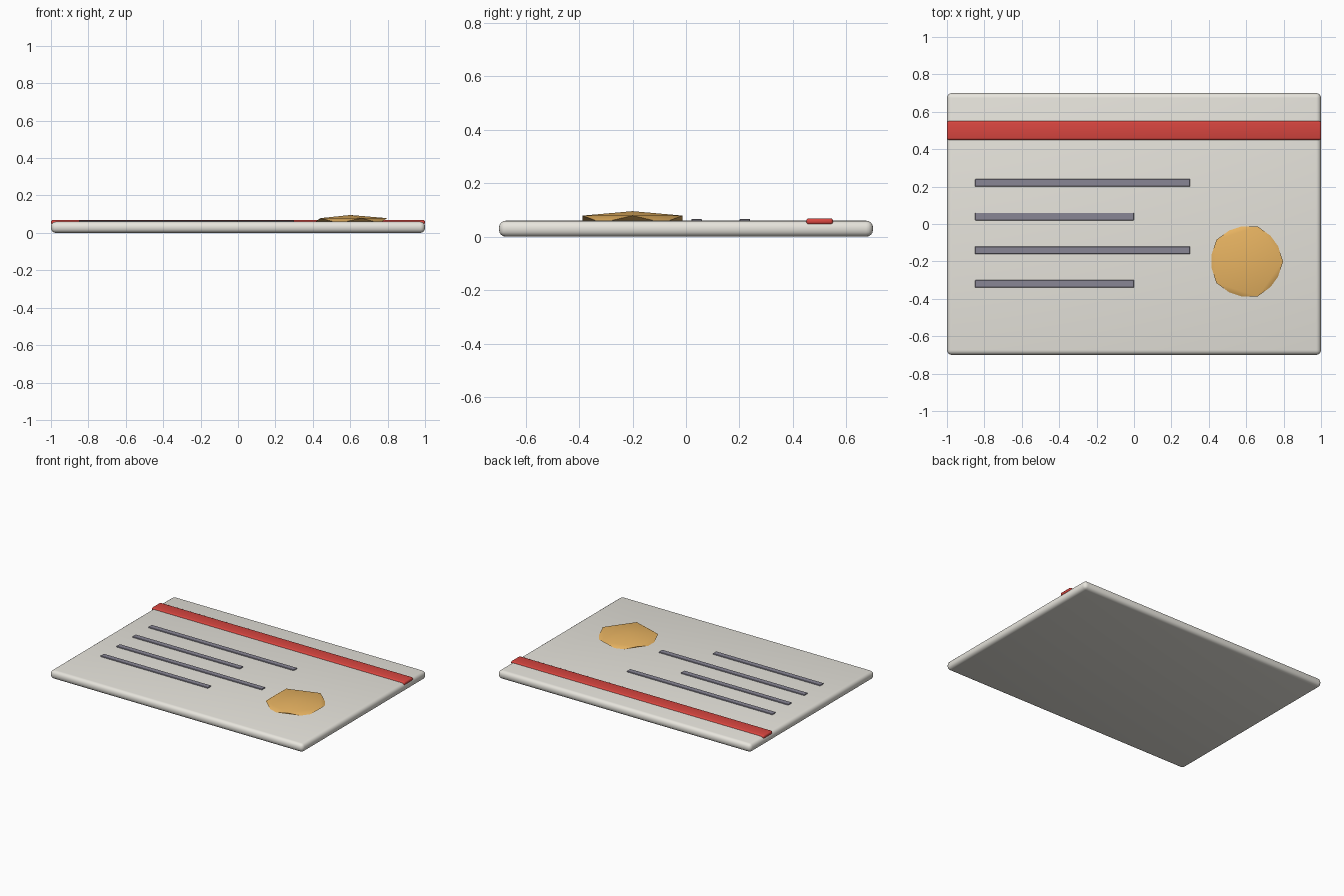
import bpy
from math import radians

if "Cube" in bpy.data.objects:
    bpy.data.objects.remove(bpy.data.objects["Cube"])


def paint(obj, name, color):
    mat = bpy.data.materials.get(name) or bpy.data.materials.new(name)
    mat.diffuse_color = (*color, 1)
    mat.use_nodes = True
    mat.node_tree.nodes["Principled BSDF"].inputs["Base Color"].default_value = mat.diffuse_color
    obj.data.materials.append(mat)


def smooth(obj):
    bpy.ops.object.select_all(action='DESELECT')
    obj.select_set(True)
    bpy.context.view_layer.objects.active = obj
    bpy.ops.object.shade_smooth_by_angle(angle=radians(30))


def slab(name, x, y, z, bevel, segments, mat, color):
    """Bevelled box given by its (min, max) range on each axis."""
    bpy.ops.mesh.primitive_cube_add(size=1)
    obj = bpy.context.object
    obj.name = name
    for v in obj.data.vertices:
        v.co = [lo + (c + 0.5) * (hi - lo) for c, (lo, hi) in zip(v.co, (x, y, z))]
    mod = obj.modifiers.new("Bevel", 'BEVEL')
    mod.width = bevel
    mod.segments = segments
    bpy.ops.object.modifier_apply(modifier=mod.name)
    paint(obj, mat, color)
    smooth(obj)
    return obj


# Rounded card body
slab("card_body", (-1, 1), (-0.7, 0.7), (0, 0.06), 0.026, 4,
     "card_grey", (0.8, 0.78, 0.72))

# Raised stripe across the upper part
slab("red_stripe", (-1, 1), (0.45, 0.55), (0.045, 0.069), 0.01, 3,
     "red", (0.68, 0.06, 0.05))

# Text lines, alternating long and short
for i in range(4):
    y = 0.22 - 0.18 * i
    slab(f"text_line_{i + 1}", (-0.85, 0.0 if i % 2 else 0.3),
         (y - 0.02, y + 0.02), (0.052, 0.066), 0.002, 1,
         "dark_grey", (0.25, 0.24, 0.3))

# Flattened low-poly seal, partly sunk into the card
bpy.ops.mesh.primitive_ico_sphere_add(subdivisions=1, radius=0.22)
seal = bpy.context.object
seal.name = "wax_seal"
for v in seal.data.vertices:
    v.co = (v.co.x, v.co.y, v.co.z * 0.03 / 0.22)
seal.location = (0.6, -0.2, 0.0655)
paint(seal, "gold", (0.8, 0.45, 0.12))
smooth(seal)
